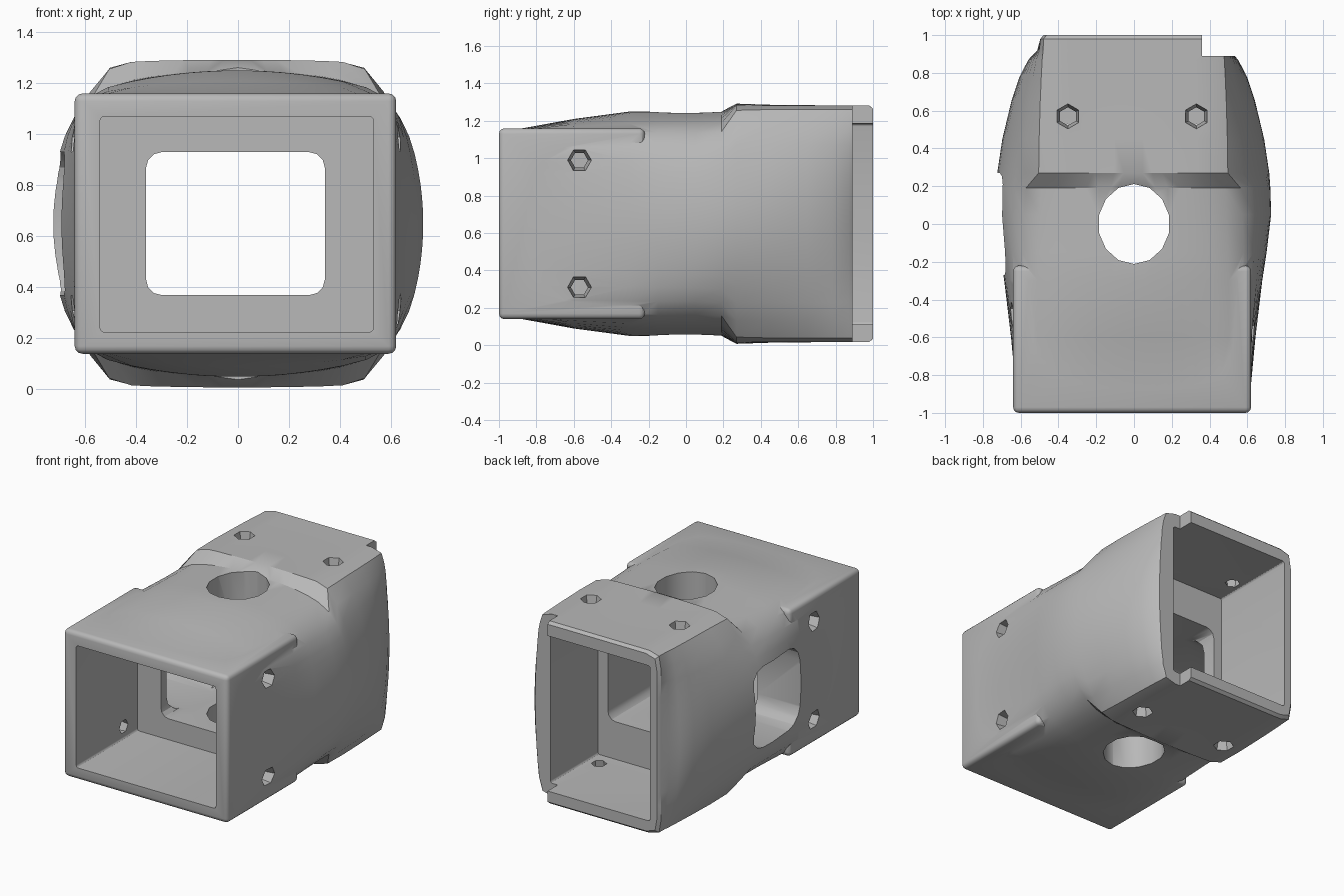
import bpy
import bmesh
import math
from mathutils import Matrix

default = bpy.data.objects.get("Cube")
if default:
    bpy.data.objects.remove(default, do_unlink=True)

MID_Z = 0.65

grey = bpy.data.materials.new("matte_grey")
grey.use_nodes = True
grey.diffuse_color = (0.48, 0.48, 0.48, 1)
grey.node_tree.nodes["Principled BSDF"].inputs["Base Color"].default_value = (0.48, 0.48, 0.48, 1)


def to_object(name, bm):
    bmesh.ops.recalc_face_normals(bm, faces=bm.faces[:])
    mesh = bpy.data.meshes.new(name)
    bm.to_mesh(mesh)
    bm.free()
    mesh.materials.append(grey)
    obj = bpy.data.objects.new(name, mesh)
    bpy.context.scene.collection.objects.link(obj)
    return obj


def box(name, xs, ys, zs, bevel=0, axis=None):
    """Box from ranges; bevels every edge, or only those along one axis."""
    bm = bmesh.new()
    bmesh.ops.create_cube(bm, size=1)
    for v in bm.verts:
        v.co = [r[0] if c < 0 else r[1] for c, r in zip(v.co, (xs, ys, zs))]
    if bevel:
        edges = [e for e in bm.edges if axis is None
                 or abs((e.verts[0].co - e.verts[1].co).normalized()[axis]) > 0.9]
        bmesh.ops.bevel(bm, geom=edges, offset=bevel, segments=3, profile=0.5, affect='EDGES')
    return to_object(name, bm)


def cone(name, sides, r1, r2, depth, matrix):
    bm = bmesh.new()
    bmesh.ops.create_cone(bm, cap_ends=True, segments=sides, radius1=r1, radius2=r2,
                          depth=depth, matrix=matrix)
    return to_object(name, bm)


def loft(name, sections, count=64):
    """Skin of bulged rounded rectangles: y, half width, half height,
    side bulge, top bulge, corner sharpness."""
    bm = bmesh.new()
    rings = []
    for y, w, h, side, top, n in sections:
        ring = []
        for i in range(count):
            t = 2 * math.pi * i / count
            c, s = math.cos(t), math.sin(t)
            r = (abs(c) ** n + abs(s) ** n) ** (-1 / n)
            u, v = r * c, r * s
            x = u * (w + side * (1 - v * v))
            z = v * (h + top * (1 - u * u))
            ring.append(bm.verts.new((x - 0.004, y, MID_Z + z)))
        rings.append(ring)
    for r, q in zip(rings, rings[1:]):
        for i in range(count):
            j = (i + 1) % count
            bm.faces.new((r[i], r[j], q[j], q[i]))
    bm.faces.new(rings[0])
    bm.faces.new(rings[-1])
    return to_object(name, bm)


def combine(target, tool, operation):
    mod = target.modifiers.new(operation.lower(), 'BOOLEAN')
    mod.operation = operation
    mod.solver = 'EXACT'
    mod.object = tool
    bpy.context.view_layer.objects.active = target
    bpy.ops.object.modifier_apply(modifier=mod.name)
    bpy.data.objects.remove(tool, do_unlink=True)


# Bulging body that turns from a wide section into the tall back sleeve
body = loft("connector_body", [
    (-0.92, 0.612, 0.492, 0.005, 0.010, 20), (-0.60, 0.617, 0.500, 0.030, 0.060, 18),
    (-0.30, 0.618, 0.505, 0.065, 0.095, 14), (-0.15, 0.616, 0.510, 0.090, 0.090, 10),
    (0.05, 0.612, 0.515, 0.118, 0.085, 8), (0.19, 0.600, 0.525, 0.126, 0.075, 8),
    (0.27, 0.505, 0.632, 0.215, 0.010, 16), (0.45, 0.503, 0.632, 0.190, 0.004, 20),
    (0.65, 0.500, 0.632, 0.145, 0.002, 20), (0.78, 0.497, 0.632, 0.105, 0, 20),
    (0.87, 0.495, 0.632, 0.060, 0, 20), (0.92, 0.493, 0.632, 0.015, 0, 20),
    (0.98, 0.492, 0.632, 0, 0, 20), (1.0, 0.475, 0.615, 0, 0, 20)])

# Wide front sleeve
combine(body, box("front_sleeve", (-0.64, 0.62), (-1, -0.22), (0.14, 1.16), 0.03), 'UNION')

# Sockets at both ends and the window joining them
combine(body, box("front_socket", (-0.54, 0.53), (-1.1, -0.33), (0.225, 1.07), 0.015, 1), 'DIFFERENCE')
combine(body, box("back_socket", (-0.425, 0.415), (0.37, 1.1), (0.11, 1.185), 0.015, 1), 'DIFFERENCE')
combine(body, box("centre_window", (-0.36, 0.34), (-0.45, 0.45), (0.37, 0.93), 0.06, 1), 'DIFFERENCE')

# Side window and vertical round hole
combine(body, box("side_window", (-1, -0.2), (-0.27, 0.27), (0.37, 0.93), 0.12, 0), 'DIFFERENCE')
combine(body, cone("round_hole", 14, 0.20, 0.20, 2,
                   Matrix.Translation((0, 0, MID_Z)) @ Matrix.Diagonal((0.95, 1.06, 1, 1))), 'DIFFERENCE')

# Shortened wall end on one side of the back sleeve
combine(body, box("wall_notch", (0.36, 0.8), (0.89, 1.1), (-0.1, 1.4)), 'DIFFERENCE')

# Tapered screw holes through the sleeve walls
for side in (-1, 1):
    y = 0.57 if side > 0 else 0.48
    for off in (-0.34, 0.34):
        turn = Matrix.Rotation(side * math.pi / 2, 4, 'Y')
        combine(body, cone("side_screw", 6, 0.04, 0.08, 0.22,
                           Matrix.Translation((side * 0.61, -y, MID_Z + off)) @ turn), 'DIFFERENCE')
        flip = Matrix.Rotation(0 if side > 0 else math.pi, 4, 'X')
        combine(body, cone("cap_screw", 6, 0.04, 0.08, 0.22,
                           Matrix.Translation((off - 0.01, y, MID_Z + side * 0.60)) @ flip), 'DIFFERENCE')

bpy.ops.object.select_all(action='DESELECT')
body.select_set(True)
bpy.context.view_layer.objects.active = body
bpy.ops.object.shade_smooth_by_angle(angle=math.radians(30))
